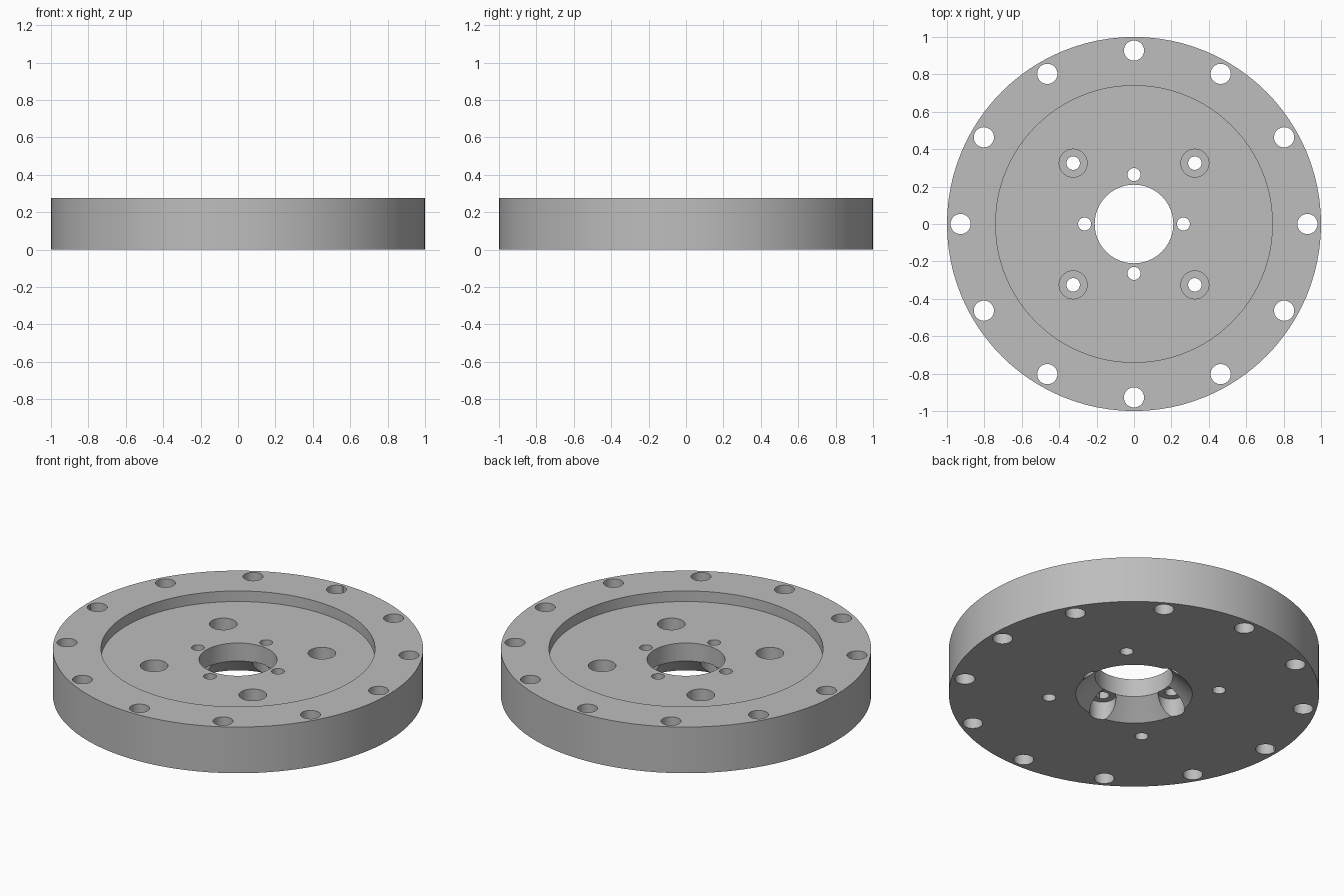
import bpy, bmesh
from math import cos, sin, pi, radians
from mathutils import Matrix

if "Cube" in bpy.data.objects:
    bpy.data.objects.remove(bpy.data.objects["Cube"], do_unlink=True)

HEIGHT, FLOOR, SEAT = 0.275, 0.212, 0.108

steel = bpy.data.materials.new("machined_grey")
steel.use_nodes = True
grey = (0.51, 0.51, 0.51, 1)
steel.diffuse_color = grey
steel.node_tree.nodes["Principled BSDF"].inputs["Base Color"].default_value = grey


def add_object(name, bm):
    bmesh.ops.recalc_face_normals(bm, faces=bm.faces[:])
    mesh = bpy.data.meshes.new(name)
    bm.to_mesh(mesh)
    bm.free()
    mesh.materials.append(steel)
    obj = bpy.data.objects.new(name, mesh)
    bpy.context.collection.objects.link(obj)
    return obj


def lathe(name, profile, steps):
    """Turn a closed (radius, z) profile around the z axis."""
    bm = bmesh.new()
    rings = [[bm.verts.new((r * cos(2 * pi * i / steps), r * sin(2 * pi * i / steps), z))
              for i in range(steps)] for r, z in profile]
    for k, ring in enumerate(rings):
        nxt = rings[(k + 1) % len(rings)]
        for i in range(steps):
            j = (i + 1) % steps
            bm.faces.new((ring[i], ring[j], nxt[j], nxt[i]))
    return add_object(name, bm)


def drill(target, count, circle, radius, low, high, start=0):
    """Cut a ring of vertical round holes between two heights."""
    bm = bmesh.new()
    for i in range(count):
        a = radians(start) + 2 * pi * i / count
        place = Matrix.Translation((circle * cos(a), circle * sin(a), (low + high) / 2))
        bmesh.ops.create_cone(bm, cap_ends=True, segments=32, radius1=radius,
                              radius2=radius, depth=high - low, matrix=place)
    cutter = add_object("hole_cutter", bm)
    cutter.hide_render = True
    mod = target.modifiers.new("holes", "BOOLEAN")
    mod.operation, mod.solver, mod.object = "DIFFERENCE", "EXACT", cutter
    bpy.context.view_layer.objects.active = target
    bpy.ops.object.modifier_apply(modifier=mod.name)
    bpy.data.objects.remove(cutter, do_unlink=True)


# Disc with a recessed top, a central bore and a conical relief underneath
flange = lathe("flange_plate", [
    (0.315, 0), (1, 0), (1, HEIGHT), (0.74, HEIGHT),
    (0.74, FLOOR), (0.21, FLOOR), (0.21, 0.105)], 96)

# Rim bolt holes
drill(flange, 12, 0.927, 0.054, -0.1, 0.4)
# Diagonal screw holes, counterbored from the top
drill(flange, 4, 0.46, 0.036, -0.1, 0.4, 45)
drill(flange, 4, 0.46, 0.075, SEAT, 0.4, 45)
# Inner screw holes, counterbored from below
drill(flange, 4, 0.264, 0.035, -0.1, 0.4)
drill(flange, 4, 0.264, 0.072, -0.1, SEAT)

# Smooth walls, sharp rims
bpy.ops.object.select_all(action="DESELECT")
flange.select_set(True)
bpy.context.view_layer.objects.active = flange
bpy.ops.object.shade_smooth_by_angle(angle=radians(30))
